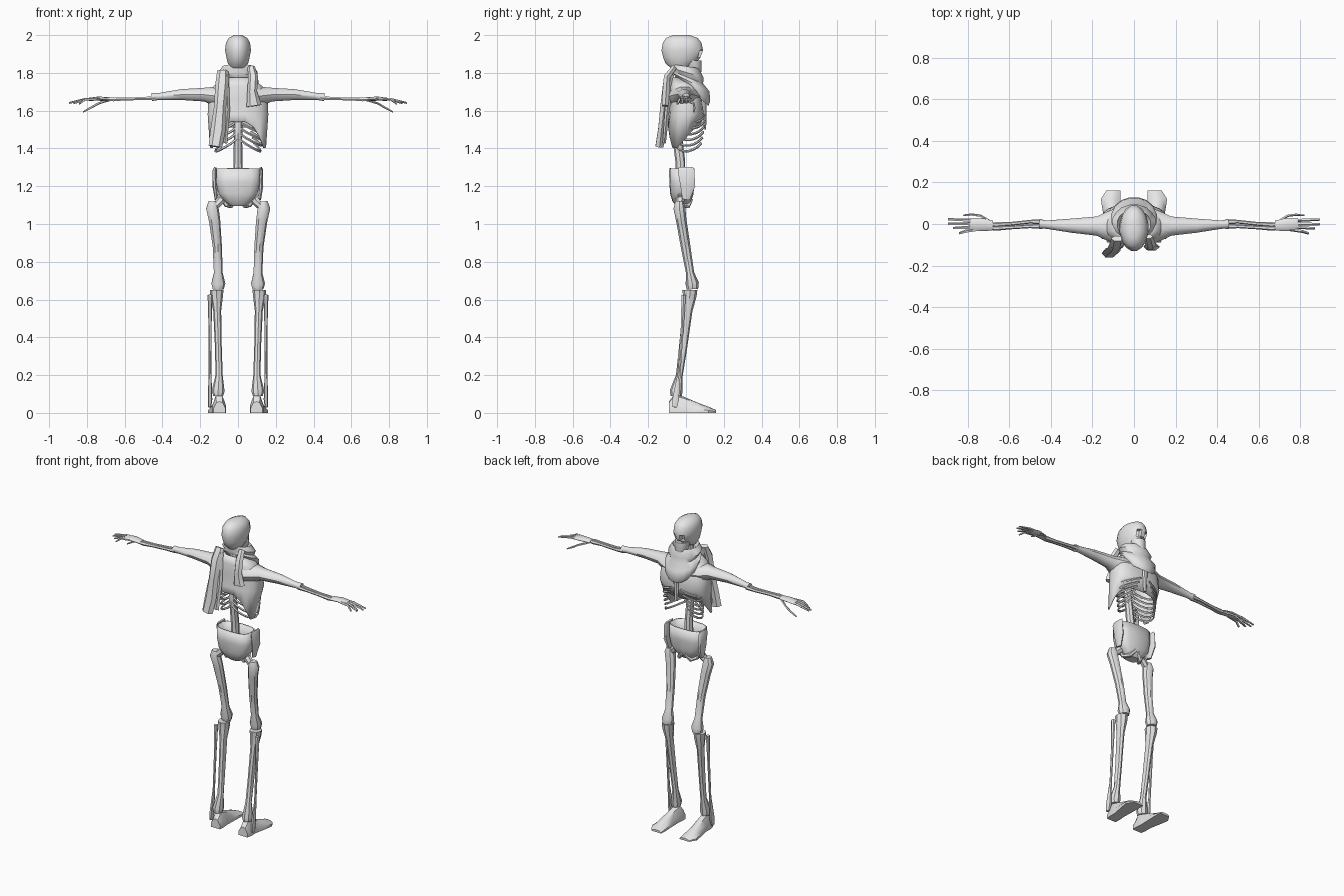
import bpy, bmesh, math
from mathutils import Vector

bone = bpy.data.materials.new("bone_grey")
bone.diffuse_color = (0.8, 0.8, 0.8, 1)


def finish(name, bm, angle=38, normals=True):
    if normals:
        bmesh.ops.recalc_face_normals(bm, faces=bm.faces)
    me = bpy.data.meshes.new(name)
    bm.to_mesh(me)
    bm.free()
    me.materials.append(bone)
    ob = bpy.data.objects.new(name, me)
    bpy.context.collection.objects.link(ob)
    bpy.ops.object.select_all(action='DESELECT')
    ob.select_set(True)
    bpy.context.view_layer.objects.active = ob
    bpy.ops.object.shade_smooth_by_angle(angle=math.radians(angle))
    return ob


def skin(rings, cap0=True, cap1=True):
    """Bridge equal closed rings of points into a bmesh."""
    bm = bmesh.new()
    rows = [[bm.verts.new(p) for p in r] for r in rings]
    n = len(rows[0])
    for a, b in zip(rows, rows[1:]):
        for i in range(n):
            j = (i + 1) % n
            bm.faces.new((a[i], a[j], b[j], b[i]))
    if cap0:
        bm.faces.new(rows[0][::-1])
    if cap1:
        bm.faces.new(rows[-1])
    return bm


def tube(name, pts, n=8, angle=38):
    """Bone along a path; each point is x, y, z, width radius, depth radius."""
    P = [Vector(p[:3]) for p in pts]
    d = (P[-1] - P[0]).normalized()
    ref = Vector((0, 1, 0)) if abs(d.z) > 0.7 else Vector((0, 0, 1))
    rings = []
    for i, p in enumerate(pts):
        t = (P[min(i + 1, len(P) - 1)] - P[max(i - 1, 0)]).normalized()
        u = t.cross(ref).normalized()
        v = t.cross(u)
        rings.append([P[i] + u * p[3] * math.cos(k * math.tau / n) + v * p[-1] * math.sin(k * math.tau / n)
                      for k in range(n)])
    return finish(name, skin(rings), angle)


def stack(levels, n=16, sq=1.0, cap0=True, cap1=True):
    """Stacked ovals: z, centre y, x radius, y radius, slope of z along y."""
    def pw(c):
        return math.copysign(abs(c) ** sq, c)
    rings = []
    for z, cy, rx, ry, sl in levels:
        r = []
        for k in range(n):
            a = (k + 0.5) * math.tau / n
            y = ry * pw(math.sin(a))
            r.append((rx * pw(math.cos(a)), cy + y, z + sl * y))
        rings.append(r)
    return skin(rings, cap0, cap1)


# Skull with sunken eye sockets and nose
bm = stack([(1.825, -0.035, 0.04, 0.045, 0), (1.85, -0.03, 0.055, 0.08, 0), (1.88, -0.022, 0.062, 0.1, 0),
            (1.92, -0.02, 0.07, 0.112, 0), (1.96, -0.02, 0.065, 0.104, 0), (1.985, -0.022, 0.05, 0.085, 0),
            (2.0, -0.025, 0.022, 0.045, 0)], 16)
bmesh.ops.recalc_face_normals(bm, faces=bm.faces)
for spot, depth in (((0.034, 0.075, 1.902), 0.02), ((-0.034, 0.075, 1.902), 0.02), ((0, 0.07, 1.865), 0.012)):
    f = min(bm.faces, key=lambda f: (f.calc_center_median() - Vector(spot)).length)
    bmesh.ops.inset_individual(bm, faces=[f], thickness=0.004)
    bmesh.ops.translate(bm, verts=f.verts, vec=(0, -depth, 0))
finish("skull", bm)

# Jaw and neck
finish("jaw", stack([(1.79, 0.055, 0.022, 0.022, 0), (1.815, 0.045, 0.04, 0.038, 0),
                     (1.865, 0.03, 0.045, 0.052, 0)], 10))
tube("neck", [(0, -0.03, 1.66, 0.03), (0, -0.03, 1.84, 0.028)])

# Cowl scarf drooping towards the chest
finish("scarf_collar", stack([(1.80, 0.005, 0.062, 0.06, -0.1), (1.835, 0, 0.082, 0.07, -0.15),
                              (1.80, 0.01, 0.105, 0.085, -0.3), (1.775, 0.012, 0.092, 0.08, -0.4),
                              (1.75, 0.028, 0.112, 0.098, -0.5), (1.705, 0.045, 0.105, 0.085, -0.65),
                              (1.68, 0.05, 0.085, 0.07, -0.8)], 16, 1.0, False, True), 50)

# Scarf tails down the back
tube("scarf_tail_long", [(-0.08, -0.07, 1.81, 0.03, 0.015), (-0.085, -0.1, 1.74, 0.035, 0.025),
                         (-0.095, -0.115, 1.62, 0.032, 0.024), (-0.105, -0.13, 1.5, 0.04, 0.02),
                         (-0.12, -0.14, 1.41, 0.036, 0.025)], 6)
tube("scarf_tail_inner", [(-0.07, -0.08, 1.79, 0.022, 0.015), (-0.065, -0.1, 1.6, 0.022, 0.014),
                          (-0.085, -0.115, 1.43, 0.028, 0.01)], 6)
tube("scarf_tail_short", [(0.07, -0.06, 1.83, 0.02, 0.015), (0.08, -0.1, 1.78, 0.026, 0.02),
                          (0.075, -0.105, 1.7, 0.026, 0.022), (0.085, -0.11, 1.625, 0.04, 0.02)], 6)

# Chest shell: lower edge long at the sides, short front and back
levels = [(1.775, -0.02, 0.065, 0.05), (1.73, -0.015, 0.13, 0.068), (1.66, 0, 0.158, 0.085),
          (1.58, 0.003, 0.162, 0.092)]
bm = stack([l + (0,) for l in levels] + [(1.5, -0.005, 0.15, 0.085, 0)], 20, 0.75, False, False)
for v in bm.verts:
    if v.co.z < 1.51:
        side = min(1, abs(v.co.x) / 0.14)
        if v.co.y < -0.03:
            v.co.z = 1.545 - 0.15 * side ** 3
        else:
            v.co.z = 1.51 - 0.11 * side ** 2 * max(0, 1 - (v.co.y + 0.03) / 0.1)
        v.co.y -= 0.02 * side
shell = finish("chest_shell", bm)
mod = shell.modifiers.new("thickness", 'SOLIDIFY')
mod.thickness = 0.006

# Ribs, spine and breastbone
for s, tag in ((1, "right"), (-1, "left")):
    for i in range(6):
        z = 1.6 - 0.03 * i
        w = 0.14 - 0.004 * i
        pts = []
        for k in range(9):
            a = -math.pi / 2 + k * (math.pi * (0.93 - 0.035 * i)) / 8
            pts.append((s * max(0.008, w * math.cos(a)), 0.02 + 0.085 * math.sin(a),
                        z - 0.065 * math.sin(k * math.pi / 9), 0.005, 0.007))
        tube(f"{tag}_rib_{i + 1}", pts, 5)
tube("spine", [(0, -0.03, 1.24, 0.027, 0.025), (0, -0.03, 1.33, 0.024, 0.026), (0, -0.045, 1.45, 0.022, 0.026),
               (0, -0.06, 1.56, 0.024, 0.02), (0, -0.04, 1.7, 0.025, 0.02)], 8)
tube("breastbone", [(0, 0.1, 1.5, 0.012, 0.008), (0, 0.1, 1.65, 0.02, 0.01)], 6)

# Pelvis bowl with open rim
pelvis = finish("pelvis", stack([(1.095, -0.02, 0.04, 0.03, 0), (1.12, -0.022, 0.07, 0.05, 0),
                                 (1.16, -0.022, 0.105, 0.062, 0), (1.22, -0.022, 0.118, 0.066, 0),
                                 (1.295, -0.022, 0.115, 0.068, 0)], 14, 0.65, True, False))
mod = pelvis.modifiers.new("thickness", 'SOLIDIFY')
mod.thickness = 0.008

for s, tag in ((1, "right"), (-1, "left")):
    # Hip wing and sitting bone
    tube(f"{tag}_hip_wing", [(s * 0.115, 0.0, 1.13, 0.008, 0.02), (s * 0.122, 0.01, 1.2, 0.013, 0.04),
                             (s * 0.124, 0.0, 1.285, 0.01, 0.045), (s * 0.12, 0, 1.3, 0.006, 0.04)], 7)
    tube(f"{tag}_sitting_bone", [(s * 0.012, 0.025, 1.13, 0.013), (s * 0.04, 0.01, 1.095, 0.014),
                                 (s * 0.06, -0.03, 1.1, 0.013), (s * 0.1, -0.03, 1.16, 0.014)], 6)

    # Leg bones
    tube(f"{tag}_thigh_bone", [(s * 0.135, -0.035, 1.12, 0.022, 0.022), (s * 0.137, -0.035, 1.085, 0.034, 0.032),
                               (s * 0.125, -0.025, 1.02, 0.031, 0.028), (s * 0.11, -0.002, 0.88, 0.025, 0.026),
                               (s * 0.105, 0.022, 0.74, 0.024, 0.022), (s * 0.105, 0.033, 0.685, 0.038, 0.036),
                               (s * 0.105, 0.035, 0.655, 0.03, 0.03)], 9)
    tube(f"{tag}_hip_ball", [(s * 0.125, -0.035, 1.09, 0.02), (s * 0.085, -0.03, 1.13, 0.024)], 7)
    tube(f"{tag}_shin_bone", [(s * 0.113, 0.02, 0.65, 0.036, 0.04), (s * 0.113, 0.02, 0.62, 0.034, 0.036),
                              (s * 0.11, 0.008, 0.54, 0.021, 0.026), (s * 0.104, -0.015, 0.35, 0.018, 0.022),
                              (s * 0.1, -0.035, 0.2, 0.019, 0.018), (s * 0.105, -0.052, 0.115, 0.034, 0.034),
                              (s * 0.105, -0.052, 0.09, 0.026, 0.03)], 8)
    tube(f"{tag}_calf_bone", [(s * 0.148, -0.012, 0.625, 0.013, 0.013), (s * 0.148, -0.02, 0.45, 0.008, 0.009),
                              (s * 0.148, -0.035, 0.22, 0.007, 0.008), (s * 0.148, -0.055, 0.07, 0.012, 0.02),
                              (s * 0.15, -0.06, 0.03, 0.008, 0.014)], 6)

    # Foot wedge: y, centre x, half width, height
    rings = []
    for y, cx, w, h in ((-0.09, 0.098, 0.032, 0.06), (-0.06, 0.1, 0.036, 0.1), (-0.01, 0.102, 0.034, 0.085),
                        (0.06, 0.108, 0.042, 0.055), (0.12, 0.112, 0.048, 0.032), (0.16, 0.1, 0.034, 0.015)):
        rings.append([(s * (cx + a * w), y, h * b) for a, b in
                      ((-1, 0), (1, 0), (1, 0.4), (0.5, 0.9), (0, 1), (-0.5, 0.9), (-1, 0.4))])
    finish(f"{tag}_foot", skin(rings))

    # Upper arm tapering out of the shoulder
    tube(f"{tag}_upper_arm", [(s * 0.09, -0.01, 1.675, 0.085, 0.055), (s * 0.14, -0.01, 1.68, 0.065, 0.048),
                              (s * 0.18, -0.01, 1.685, 0.046, 0.038), (s * 0.3, -0.008, 1.685, 0.034, 0.03),
                              (s * 0.42, -0.003, 1.675, 0.02, 0.019), (s * 0.455, 0, 1.672, 0.022, 0.022)], 10)
    # Forearm bones
    for i, (y, e) in enumerate(((0.011, -0.003), (-0.011, -0.02))):
        tube(f"{tag}_forearm_bone_{i + 1}", [(s * 0.44, y, 1.668, 0.013), (s * 0.5, y, 1.664, 0.009),
                                             (s * 0.6, e + 0.003, 1.662, 0.009), (s * 0.66, e, 1.66, 0.012),
                                             (s * 0.69, e, 1.66, 0.009)], 6)
    # Palm, flat hand edge and fingers
    tube(f"{tag}_palm", [(s * 0.68, -0.008, 1.66, 0.024, 0.011), (s * 0.74, -0.002, 1.664, 0.032, 0.011),
                         (s * 0.79, 0, 1.66, 0.03, 0.008)], 8)
    for i, (y0, y1, x1, z1) in enumerate(((0.016, 0.022, 0.895, 1.642), (0.002, 0.0, 0.895, 1.64),
                                          (-0.014, -0.02, 0.87, 1.638), (-0.025, -0.045, 0.84, 1.635))):
        tube(f"{tag}_finger_{i + 1}", [(s * 0.74, y0, 1.662, 0.008, 0.007), (s * 0.81, (y0 + y1) / 2, 1.66, 0.008, 0.007),
                                       (s * x1, y1, z1, 0.006, 0.004)], 5)
    tube(f"{tag}_thumb", [(s * 0.69, 0.01, 1.655, 0.007), (s * 0.74, 0.04, 1.638, 0.006),
                          (s * 0.78, 0.045, 1.615, 0.006), (s * 0.82, 0.042, 1.593, 0.004)], 5)
